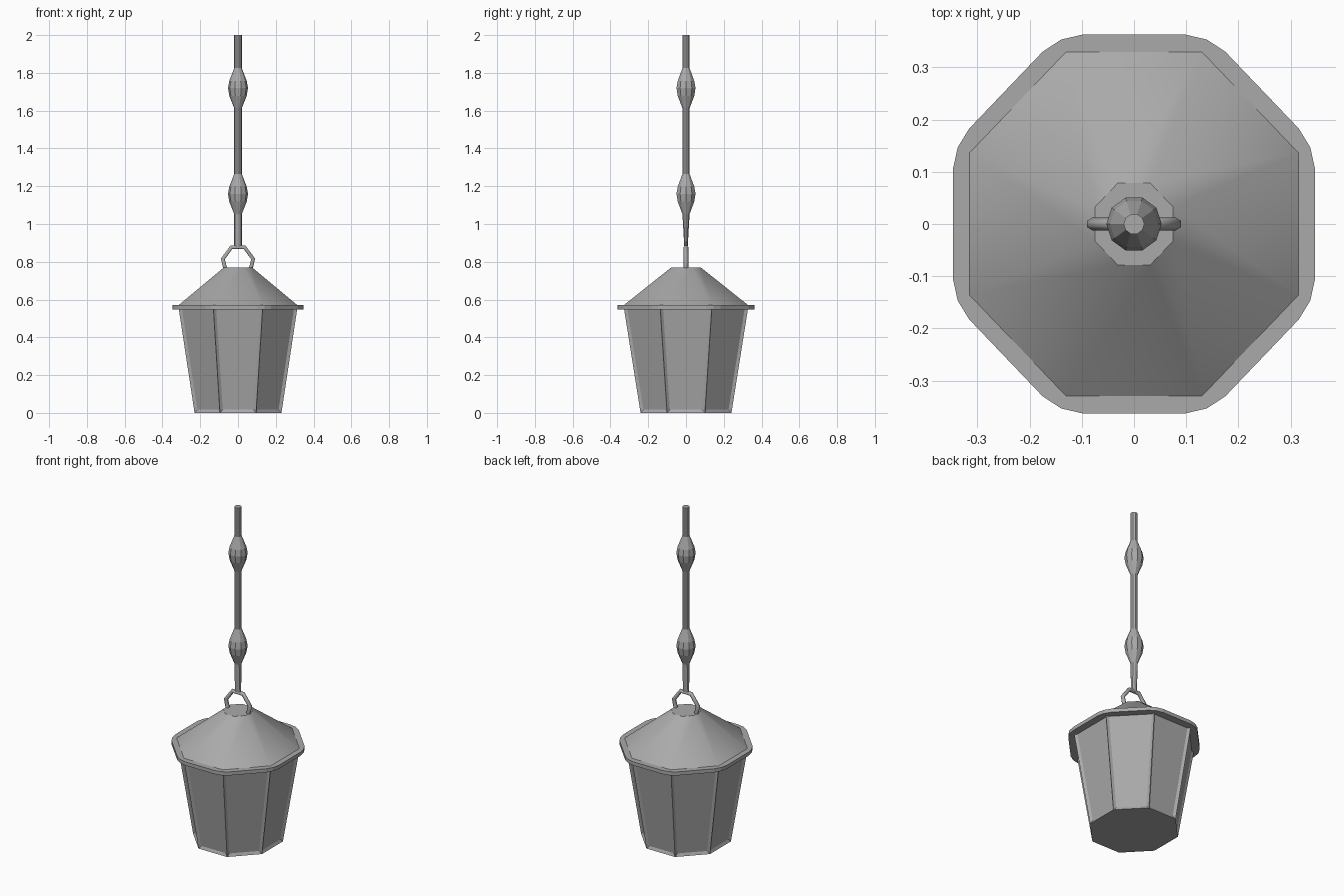
import bpy
import bmesh
from math import cos, sin, tau

if "Cube" in bpy.data.objects:
    bpy.data.objects.remove(bpy.data.objects["Cube"])

# The one metal colour
metal = bpy.data.materials.new("grey_metal")
metal.use_nodes = True
colour = (0.4, 0.4, 0.4, 1)
metal.diffuse_color = colour
metal.node_tree.nodes["Principled BSDF"].inputs["Base Color"].default_value = colour

DEPTH = 1.046          # the lantern is slightly deeper than wide
FLAT = cos(tau / 16)   # octagon apothem / radius


def make_object(name, bm):
    bmesh.ops.recalc_face_normals(bm, faces=bm.faces)
    mesh = bpy.data.meshes.new(name)
    bm.to_mesh(mesh)
    bm.free()
    obj = bpy.data.objects.new(name, mesh)
    bpy.context.collection.objects.link(obj)
    mesh.materials.append(metal)
    return obj


def lathe(sides, rings, turn=0.0):
    """Closed solid from rings of (radius x, radius y, z)."""
    bm = bmesh.new()
    loops = [[bm.verts.new((rx * cos(turn + tau * i / sides),
                            ry * sin(turn + tau * i / sides), z))
              for i in range(sides)] for rx, ry, z in rings]
    bm.faces.new(loops[0])
    bm.faces.new(loops[-1])
    for low, high in zip(loops, loops[1:]):
        for i in range(sides):
            j = (i + 1) % sides
            bm.faces.new((low[i], low[j], high[j], high[i]))
    bmesh.ops.recalc_face_normals(bm, faces=bm.faces)
    return bm


def octagon(*rings):
    """Eight-sided solid from (half width, z) pairs."""
    return lathe(8, [(w / FLAT, w / FLAT * DEPTH, z) for w, z in rings], tau / 16)


# Tapered lantern body with recessed panels between the posts
body = octagon((0.23, 0.0), (0.315, 0.56))
panels = [f for f in body.faces if abs(f.normal.z) < 0.5]
bmesh.ops.inset_individual(body, faces=panels, thickness=0.021, depth=-0.01)
make_object("lantern_body", body)

# Rim plate with softened corners
rim = octagon((0.347, 0.548), (0.347, 0.57))
corners = [e for e in rim.edges if abs(e.verts[0].co.z - e.verts[1].co.z) > 0.01]
bmesh.ops.bevel(rim, geom=corners, offset=0.045, segments=2, profile=0.5,
                affect='EDGES')
make_object("roof_rim", rim)

# Smooth roof
roof = make_object("roof", octagon((0.315, 0.57), (0.075, 0.77)))
for face in roof.data.polygons:
    face.use_smooth = abs(face.normal.z) < 0.95

# Bent loop on top of the roof
curve = bpy.data.curves.new("hanging_loop", 'CURVE')
curve.dimensions = '3D'
curve.bevel_depth = 0.012
curve.bevel_resolution = 1
curve.use_fill_caps = True
half = [(0.068, 0.765), (0.08, 0.815), (0.035, 0.877)]
path = [(-x, z) for x, z in half] + half[::-1]
spline = curve.splines.new('POLY')
spline.points.add(len(path) - 1)
for point, (x, z) in zip(spline.points, path):
    point.co = (x, 0, z, 1)
loop = bpy.data.objects.new("hanging_loop", curve)
bpy.context.collection.objects.link(loop)
curve.materials.append(metal)

# Hanging rod in two lengths, each with a faceted bead
ROD = 0.02
BEAD = [(ROD, -0.107), (0.046, -0.042), (0.053, 0), (0.046, 0.038), (ROD, 0.105)]


def rod(name, bottom, bead_z, top, bottom_depth):
    rings = [(ROD, bottom_depth, bottom)]
    rings += [(r, r, bead_z + dz) for r, dz in BEAD]
    rings.append((ROD, ROD, top))
    make_object(name, lathe(10, rings))


rod("lower_rod", 0.87, 1.16, 1.5, 0.009)
rod("upper_rod", 1.5, 1.72, 2.0, ROD)
